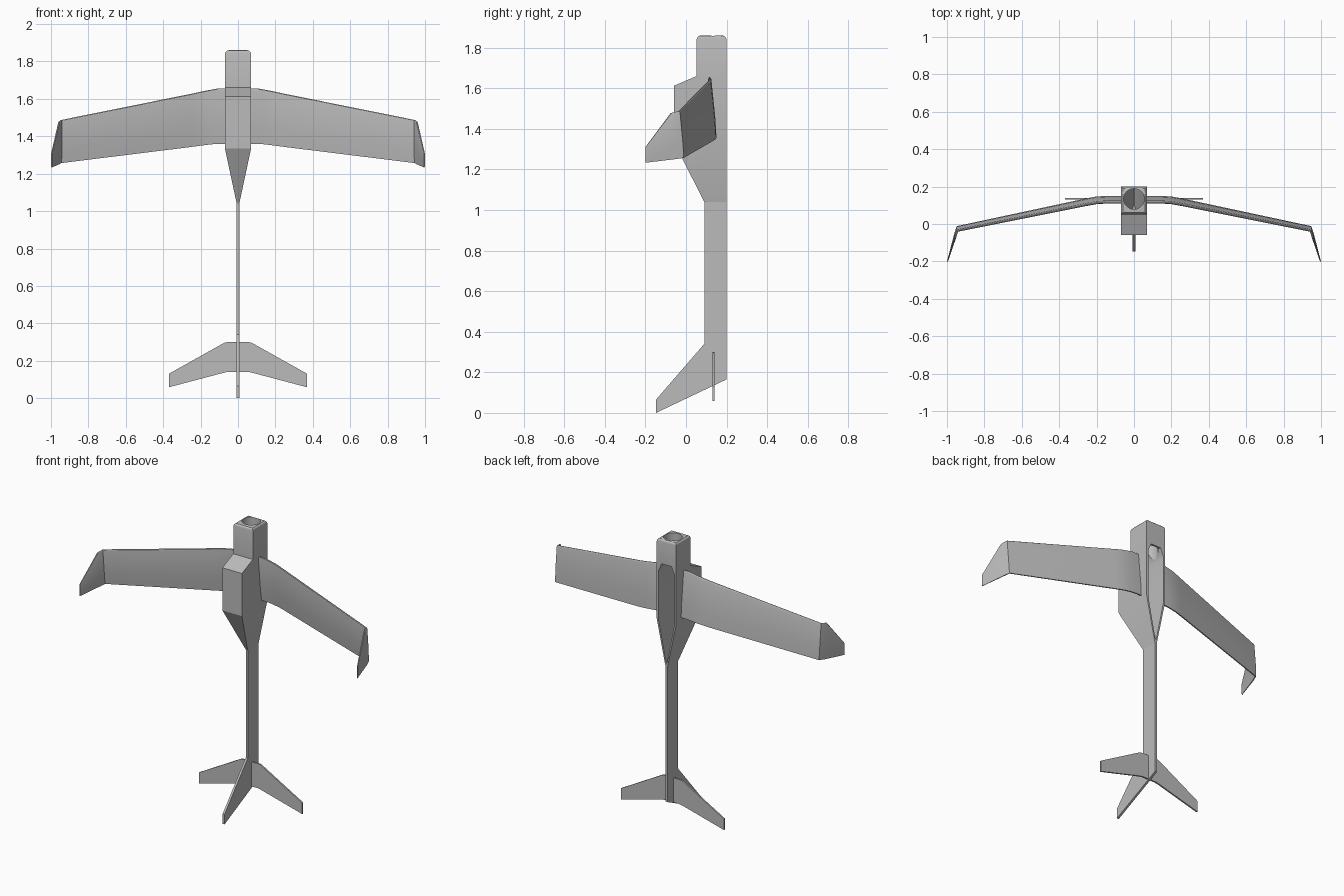
import bpy, bmesh, math
from mathutils import Vector

if "Cube" in bpy.data.objects:
    bpy.data.objects.remove(bpy.data.objects["Cube"])

grey = bpy.data.materials.new("airframe_grey")
grey.diffuse_color = (0.5, 0.5, 0.5, 1)
grey.use_nodes = True
grey.node_tree.nodes["Principled BSDF"].inputs["Base Color"].default_value = grey.diffuse_color


def finish(bm, name, smooth=True):
    bmesh.ops.recalc_face_normals(bm, faces=bm.faces)
    me = bpy.data.meshes.new(name)
    bm.to_mesh(me)
    bm.free()
    me.materials.append(grey)
    ob = bpy.data.objects.new(name, me)
    bpy.context.collection.objects.link(ob)
    return ob


def select(ob):
    bpy.ops.object.select_all(action='DESELECT')
    ob.select_set(True)
    bpy.context.view_layer.objects.active = ob


def loft(rings):
    """Closed skin through rings with equal point counts."""
    bm = bmesh.new()
    vs = [[bm.verts.new(p) for p in r] for r in rings]
    n = len(vs[0])
    for a, b in zip(vs, vs[1:]):
        for i in range(n):
            j = (i + 1) % n
            bm.faces.new((a[i], a[j], b[j], b[i]))
    bm.faces.new(vs[0])
    bm.faces.new(vs[-1])
    return bm


def boxes(sections):
    """Rectangular rings from (z, half width, front y, back y)."""
    return loft([[(-w, a, z), (w, a, z), (w, b, z), (-w, b, z)]
                 for z, w, a, b in sections])


def plate(name, outline, half, to3d):
    """Flat outline given thickness on both sides."""
    return finish(loft([[to3d(u, v, s * half) for u, v in outline]
                        for s in (-1, 1)]), name)


def cut(ob, cutter):
    cutter.hide_render = True
    select(ob)
    mod = ob.modifiers.new("cut", 'BOOLEAN')
    mod.operation = 'DIFFERENCE'
    mod.solver = 'EXACT'
    mod.object = cutter
    bpy.ops.object.modifier_apply(modifier=mod.name)
    bpy.data.objects.remove(cutter)


# fuselage pod with rounded nose rim
bm = boxes([(1.86, .07, .052, .2), (1.66, .07, .052, .2), (1.612, .07, -.06, .2),
            (1.335, .07, -.06, .2), (1.04, .007, .09, .2)])
rim = [e for e in bm.edges if all(v.co.z > 1.85 for v in e.verts)]
bmesh.ops.bevel(bm, geom=rim, offset=.02, segments=3, profile=.5, affect='EDGES')
pod = finish(bm, "fuselage_pod")

# open bay in the back of the pod
bay = finish(boxes([(1.70, .035, .066, .25), (1.65, .058, .066, .25),
                    (1.60, .058, -.045, .25), (1.335, .058, -.045, .25),
                    (1.065, .003, .097, .25)]), "bay_cutter")
cut(pod, bay)

# round bore through the nose
ring = [(math.cos(i * math.tau / 32) * .055, .134 + math.sin(i * math.tau / 32) * .055)
        for i in range(32)]
bore = finish(loft([[(x, y, z) for x, y in ring] for z in (1.64, 1.95)]), "bore_cutter")
cut(pod, bore)

# tail boom and swept fin in one flat piece
plate("boom_and_fin", [(.2, 1.045), (.2, .165), (-.148, 0), (-.148, .065),
                       (.09, .34), (.09, 1.045)], .007, lambda y, z, t: (t, y, z))

# tailplane
half = [(.37, .13), (.37, .058), (.075, .136), (.05, .141)]
right = [(.045, .3), (.07, .298)] + half
plate("tailplane", right + [(-x, z) for x, z in reversed(right)], .005,
      lambda x, z, t: (x, .135 + t, z))

# wing stations: x, leading (y, z), trailing (y, z), thickness, normal (x, y)
STATIONS = [
    (.062, (.116, 1.655), (.146, 1.36), .016, (0, 1)),
    (.11, (.116, 1.655), (.146, 1.36), .016, (0, 1)),
    (.15, (.116, 1.648), (.146, 1.356), .016, (.03, 1)),
    (.20, (.113, 1.638), (.143, 1.35), .016, (.12, 1)),
    (.25, (.104, 1.627), (.134, 1.343), .016, (.2, 1)),
    (.945, (-.036, 1.487), (-.014, 1.257), .014, (.55, .8)),
    (.957, (-.075, 1.478), (-.05, 1.251), .011, (.95, .3)),
    (.997, (-.2, 1.31), (-.2, 1.233), .005, (.95, .3)),
]
# chord fraction and thickness fraction of the section
SECTION = [(0, .3), (.012, .75), (.04, 1), (.7, 1), (1, .5)]


def wing(name, side):
    rings = []
    for x, le, te, th, nrm in STATIONS:
        a, b = Vector((x, *le)), Vector((x, *te))
        n = Vector((nrm[0], nrm[1], 0)).normalized() * th / 2
        pts = [a.lerp(b, c) + n * t for c, t in SECTION]
        pts += [a.lerp(b, c) - n * t for c, t in reversed(SECTION)]
        rings.append([(p.x * side, p.y, p.z) for p in pts])
    return finish(loft(rings), name)


wing("right_wing", 1)
wing("left_wing", -1)

for ob in list(bpy.context.collection.objects):
    select(ob)
    bpy.ops.object.shade_smooth_by_angle(angle=math.radians(25))
